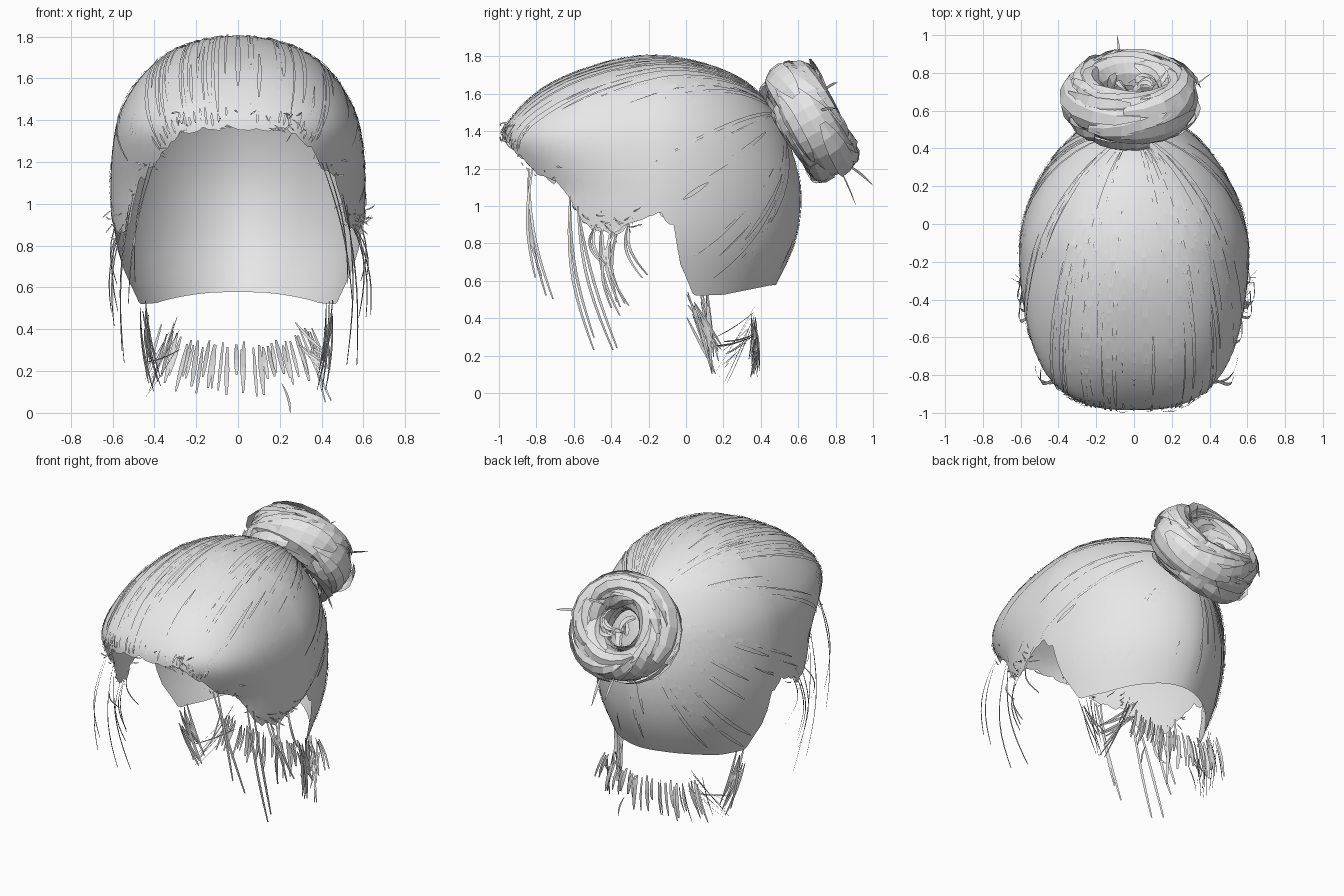
import bpy, bmesh, math, random
from mathutils import Vector
from mathutils.bvhtree import BVHTree

random.seed(4)
rnd = random.uniform
cube = bpy.data.objects.get("Cube")
if cube:
    bpy.data.objects.remove(cube)

hair = bpy.data.materials.new("hair_grey")
hair.use_nodes = True
hair.diffuse_color = (0.8, 0.8, 0.8, 1)
hair.node_tree.nodes["Principled BSDF"].inputs["Base Color"].default_value = (0.8, 0.8, 0.8, 1)


def finish(bm, name, smooth=False):
    mesh = bpy.data.meshes.new(name)
    bm.to_mesh(mesh)
    bm.free()
    mesh.materials.append(hair)
    obj = bpy.data.objects.new(name, mesh)
    bpy.context.collection.objects.link(obj)
    for p in mesh.polygons:
        p.use_smooth = smooth


def ribbon(bm, points, width, side, taper=0.25):
    """Flat strip along points; side is one direction or a list of them."""
    pairs, n = [], len(points) - 1
    for i, p in enumerate(points):
        d = side[i] if isinstance(side, list) else side
        w = width / 2 * (1 - (1 - taper) * abs(2 * i / n - 1) ** 2)
        pairs.append((bm.verts.new(p - d * w), bm.verts.new(p + d * w)))
    for (a, b), (c, d) in zip(pairs, pairs[1:]):
        bm.faces.new((a, b, d, c))


def curve_points(a, b, bend, n=6):
    """Bowed path from a to b."""
    return [a.lerp(b, i / n) + bend * math.sin(math.pi * i / n) for i in range(n + 1)]


def linear(table, x):
    for (x0, y0), (x1, y1) in zip(table, table[1:]):
        if x <= x1:
            return y0 + (y1 - y0) * max(0, (x - x0) / (x1 - x0))
    return table[-1][1]


# Scalp shell: height, front y, back y, half width of each level
TOP, MID = 1.805, -0.15
levels = [(1.805, -0.18, -0.18, 0.0), (1.785, -0.36, 0.01, 0.16), (1.74, -0.52, 0.17, 0.295),
          (1.65, -0.73, 0.34, 0.425), (1.5, -0.91, 0.47, 0.535), (1.37, -0.985, 0.54, 0.585),
          (1.1, -0.93, 0.61, 0.61), (0.8, -0.88, 0.58, 0.59), (0.5, -0.8, 0.445, 0.5)]
depths = [math.sqrt(TOP - l[0]) for l in levels]
# Squareness of the front half by depth: boxy at the brow, tapering below
front_power = [(0, 2), (0.6, 2.8), (0.68, 2.8), (0.85, 2.05), (1.2, 2)]


def level_at(s):
    """Smooth interpolation between the levels."""
    i = max(k for k in range(len(levels) - 1) if k == 0 or depths[k] <= s)
    h = depths[i + 1] - depths[i]
    t = (s - depths[i]) / h
    out = []
    for c in (1, 2, 3):
        def slope(k):
            a, b = max(k - 1, 0), min(k + 1, len(levels) - 1)
            return (levels[b][c] - levels[a][c]) / (depths[b] - depths[a])
        p0, p1 = levels[i][c], levels[i + 1][c]
        out.append(p0 * (1 + 2 * t) * (1 - t) ** 2 + p1 * t * t * (3 - 2 * t)
                   + h * (slope(i) * t * (1 - t) ** 2 - slope(i + 1) * t * t * (1 - t)))
    return out


def shell(theta, s):
    front, back, width = level_at(s)
    mid = MID - 0.03 * max(0, 1 - s / 0.3)
    c, q = math.cos(theta), math.sin(theta)
    n = 1.8 if c < 0 else linear(front_power, s)
    y = mid + ((back if c < 0 else front) - mid) * abs(c) ** (2 / n)
    x = math.copysign(width * abs(q) ** (2 / n), q)
    return Vector((x, y, TOP - s * s))


# Hairline height by y, from the brow past the ears to the nape
hairline = [(-1.0, 1.37), (-0.96, 1.35), (-0.9, 1.28), (-0.82, 1.19), (-0.66, 1.1), (-0.56, 0.93),
            (-0.5, 0.88), (-0.38, 0.85), (-0.27, 0.92), (-0.15, 0.97), (-0.06, 0.89), (-0.035, 0.7),
            (0.0, 0.62), (0.04, 0.52), (0.2, 0.525), (0.45, 0.575), (0.7, 0.6)]
COLS, ROWS = 180, 22
bm = bmesh.new()
grid, edge = [], []
for k in range(COLS):
    theta = math.tau * k / COLS
    z = 1.1
    for _ in range(20):
        z = (z + linear(hairline, shell(theta, math.sqrt(TOP - z)).y)) / 2
    if shell(theta, 0.8).y < 0.0:
        z += rnd(-0.015, 0.015)
    low = math.sqrt(TOP - z)
    grid.append([bm.verts.new(shell(theta, low * (1 - r / ROWS))) for r in range(ROWS + 1)])
    edge.append(grid[-1][0].co.copy())
for k in range(COLS):
    a, b = grid[k], grid[(k + 1) % COLS]
    for r in range(ROWS):
        bm.faces.new((a[r], a[r + 1], b[r + 1], b[r]))
bmesh.ops.remove_doubles(bm, verts=bm.verts, dist=0.0005)
bmesh.ops.recalc_face_normals(bm, faces=bm.faces)
tree = BVHTree.FromBMesh(bm)
finish(bm, "scalp_hair", smooth=True)

# Combed strands lying on the shell, running from the hairline to the bun
heart = Vector((0, -0.15, 1.1))
knot = (Vector((0, 0.48, 1.48)) - heart).normalized()


def combed(bm, start, t0, t1, width, lift):
    d0 = (start - heart).normalized()
    pts, sides = [], []
    for i in range(10):
        t = t0 + (t1 - t0) * i / 9
        hit, normal, _, _ = tree.ray_cast(heart, d0.lerp(knot, t).normalized())
        if hit is None:
            return
        if normal.dot(hit - heart) < 0:
            normal = -normal
        pts.append(hit + normal * lift)
        sides.append(normal)
    for i in range(10):
        along = pts[min(i + 1, 9)] - pts[max(i - 1, 0)]
        sides[i] = sides[i].cross(along).normalized()
    ribbon(bm, pts, width, sides)


front_edge = [p for p in edge if p.y < -0.25]
brow_edge = [p for p in edge if p.y < -0.85]
side_edge = [p for p in edge if -0.8 < p.y < 0.2]
bm = bmesh.new()
for i in range(120):
    t0 = rnd(0.03, 0.5)
    start = random.choice((edge, side_edge, brow_edge)[i % 3])
    combed(bm, start, t0, min(0.92, t0 + rnd(0.15, 0.5)), rnd(0.008, 0.028), rnd(0.004, 0.009))
for _ in range(50):
    t0 = rnd(0.015, 0.06)
    combed(bm, random.choice(brow_edge), t0, t0 + rnd(0.03, 0.08), 0.012, rnd(0.005, 0.012))
finish(bm, "combed_strands")

# Short loose hairs along the front hairline
bm = bmesh.new()
for _ in range(90):
    p = random.choice(front_edge)
    out = (p - Vector((0, -0.3, 1.2))).normalized()
    a = p + out * 0.01 + Vector((0, 0, rnd(-0.02, 0.1)))
    b = a + Vector((rnd(-0.06, 0.06), rnd(-0.01, 0.06), rnd(-0.05, 0.04)))
    a.y, b.y = max(a.y, -0.99), max(b.y, -0.99)
    ribbon(bm, curve_points(a, b, out * 0.008, 3), 0.009, Vector((0, 0.3, 1)).normalized(), 0.1)
finish(bm, "hairline_wisps")

# Bun: a hollow core ring wrapped with overlapping twisted bands
centre = Vector((-0.01, 0.665, 1.455))
axis = Vector((0, 0.86, 0.51)).normalized()
e1 = Vector((1, 0, 0))
e2 = axis.cross(e1)


def bun_point(u, v, size, major=0.24, radial=0.115, axial=0.155):
    spoke = e1 * 1.05 * math.cos(u) + e2 * 0.97 * math.sin(u)
    return centre + spoke * (major + size * radial * math.cos(v)) + axis * size * axial * math.sin(v)


bm = bmesh.new()
U, V = 28, 12
ring = [[bm.verts.new(bun_point(math.tau * i / U, math.tau * j / V, 0.82)) for j in range(V)] for i in range(U)]
for i in range(U):
    for j in range(V):
        a, b, k = ring[i], ring[(i + 1) % U], (j + 1) % V
        bm.faces.new((a[j], b[j], b[k], a[k]))
finish(bm, "bun_core")


def wrap_bands(name, count, shape):
    bm = bmesh.new()
    for i in range(count):
        u0, v0 = rnd(0, math.tau), math.tau * i / count
        length, drift, size, flare = rnd(1.1, 2.2), rnd(-0.5, 1.4), rnd(0.92, 1.08), rnd(-0.14, 0.14)
        pairs = []
        for k in range(7):
            t = k / 6
            half = 0.4 * (1 - 0.6 * abs(2 * t - 1) ** 3)
            now = size - 0.12 * abs(2 * t - 1) ** 2
            u, v = u0 + length * t, v0 + drift * t
            pairs.append([bm.verts.new(bun_point(u, v + s * half, now + e, *shape))
                          for s, e in ((-1, -flare), (0, 0.04), (1, flare))])
        for p, q in zip(pairs, pairs[1:]):
            for j in (0, 1):
                bm.faces.new((p[j], q[j], q[j + 1], p[j + 1]))
    finish(bm, name)


wrap_bands("bun_bands", 52, (0.24, 0.115, 0.155))
wrap_bands("bun_inner_coil", 14, (0.09, 0.07, 0.1))

# Stray tips sticking out of the bun
bm = bmesh.new()
for a, b in (((0.28, 0.7, 1.5), (0.41, 0.8, 1.52)), ((-0.07, 0.86, 1.22), (-0.09, 1.0, 1.11)),
             ((0.05, 0.82, 1.2), (0.07, 0.91, 1.0)), ((0.1, 0.72, 1.6), (0.17, 0.81, 1.66))):
    ribbon(bm, curve_points(Vector(a), Vector(b), Vector((0, 0, 0.01)), 4), 0.022, Vector((0.6, 0, 0.8)), 0.1)
finish(bm, "bun_stray_tips")

# Nape: a row of short hanging locks, plus slanting locks at both sides
bm = bmesh.new()
for i in range(34):
    x = -0.36 + 0.72 * i / 33 + rnd(-0.008, 0.008)
    if 0.03 < abs(x - 0.01) < 0.05:
        continue
    top = 0.33 + 0.5 * max(0, abs(x) - 0.2) + rnd(-0.03, 0.02)
    a = Vector((x, 0.37 - 0.1 * x * x + rnd(-0.01, 0.01), top))
    b = a + Vector((0.2 * x + rnd(-0.01, 0.01), rnd(-0.02, 0.02), -rnd(0.14, 0.25)))
    across = Vector((1, rnd(-0.7, 0.7), 0)).normalized()
    ribbon(bm, curve_points(a, b, Vector((0, 0.01, 0)), 4), rnd(0.014, 0.026), across, 0.4)
for side in (-1, 1):
    for i in range(10):
        a = Vector((side * rnd(0.41, 0.47), rnd(0.0, 0.12), rnd(0.4, 0.54)))
        b = Vector((side * rnd(0.37, 0.44), rnd(0.13, 0.2), rnd(0.1, 0.32)))
        ribbon(bm, curve_points(a, b, Vector((side * 0.01, 0, 0))), 0.018, Vector((0.5, 0.85, 0.1)), 0.3)
    for i in range(8):
        a = Vector((side * rnd(0.27, 0.36), 0.365, rnd(0.3, 0.46)))
        b = Vector((side * rnd(0.4, 0.45), rnd(0.14, 0.22), rnd(0.05, 0.3)))
        ribbon(bm, curve_points(a, b, Vector((0, 0, -0.01))), 0.016, Vector((0.6, 0.5, 0.62)), 0.4)
ribbon(bm, curve_points(Vector((0.21, 0.36, 0.14)), Vector((0.25, 0.37, 0)), Vector((0.01, 0, 0))), 0.012, e1, 0.2)
finish(bm, "nape_locks")

# Long face-framing strands at both sides: start and end as (x, y, z)
strands = [((0.4, -0.84, 1.2), (0.53, -0.73, 0.5)), ((0.42, -0.82, 1.2), (0.51, -0.79, 0.6)),
           ((0.5, -0.62, 1.05), (0.55, -0.49, 0.25)), ((0.52, -0.58, 1.0), (0.53, -0.38, 0.18)),
           ((0.55, -0.45, 0.9), (0.6, -0.34, 0.42)), ((0.56, -0.4, 0.88), (0.62, -0.32, 0.48)),
           ((0.58, -0.3, 0.92), (0.58, -0.22, 0.6)), ((0.55, -0.48, 0.9), (0.61, -0.4, 0.6)),
           ((0.57, -0.36, 0.9), (0.56, -0.38, 0.45))]
bm = bmesh.new()
for side in (-1, 1):
    for a, b in strands:
        jitter = Vector((rnd(-0.02, 0.02), rnd(-0.02, 0.02), rnd(-0.03, 0.06)))
        p, q = (Vector((side * v[0], v[1], v[2])) for v in (a, b))
        bow = Vector((side * 0.03, rnd(-0.07, -0.02), 0))
        ribbon(bm, curve_points(p, q + jitter, bow, 9), 0.017, Vector((0.35 * side, 0.93, 0)), 0.5)
finish(bm, "face_framing_strands")
